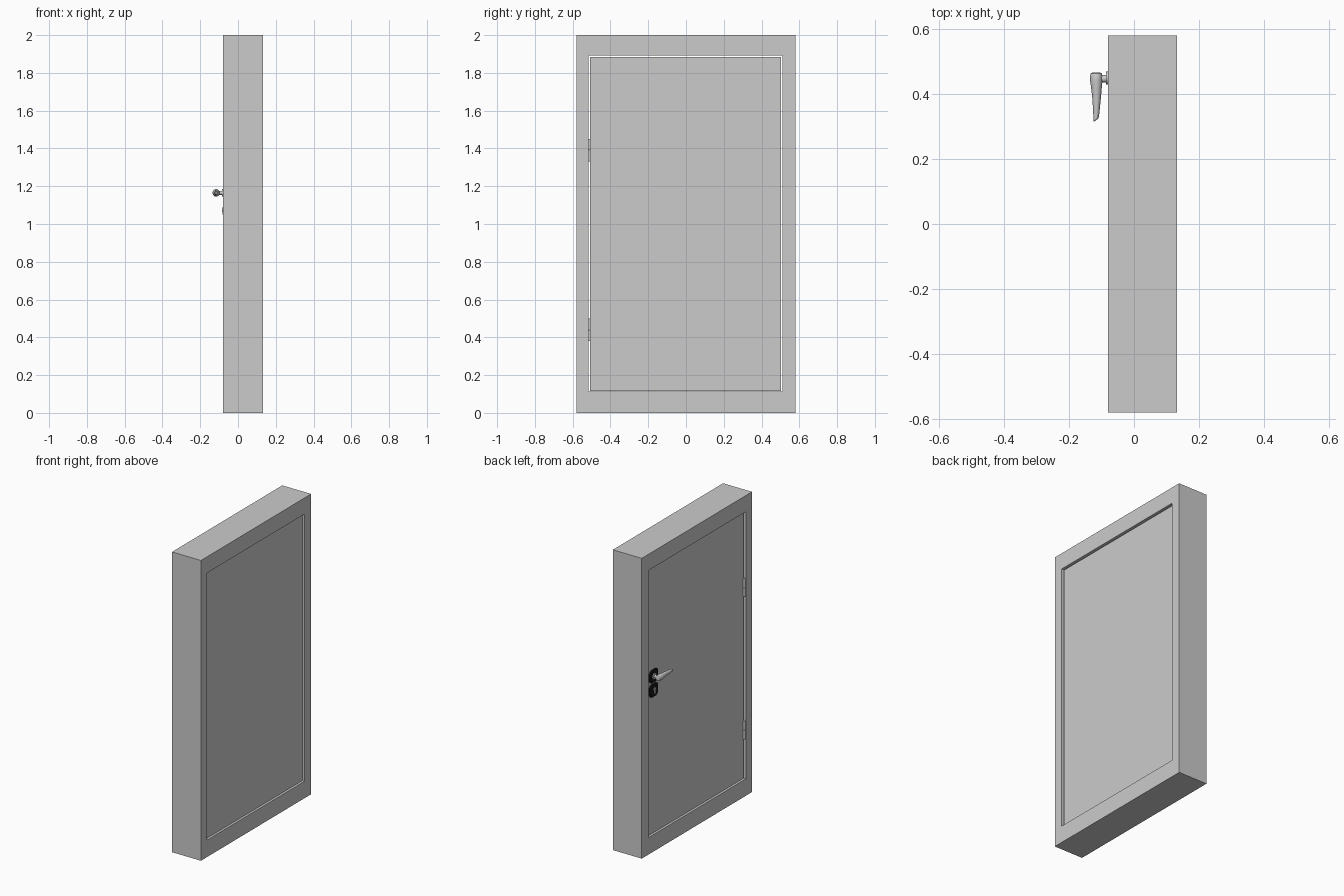
import bpy, bmesh, math
from mathutils import Vector, Matrix

if "Cube" in bpy.data.objects:
    bpy.data.objects.remove(bpy.data.objects["Cube"])

black = bpy.data.materials.new("black_plate")
black.diffuse_color = (0.01, 0.01, 0.01, 1)
black.use_nodes = True
black.node_tree.nodes["Principled BSDF"].inputs["Base Color"].default_value = black.diffuse_color


def make(name, bm, smooth=False, mat=None):
    bmesh.ops.recalc_face_normals(bm, faces=bm.faces)
    me = bpy.data.meshes.new(name)
    bm.to_mesh(me)
    bm.free()
    ob = bpy.data.objects.new(name, me)
    bpy.context.collection.objects.link(ob)
    if mat:
        me.materials.append(mat)
    if smooth:
        bpy.ops.object.select_all(action='DESELECT')
        ob.select_set(True)
        bpy.context.view_layer.objects.active = ob
        bpy.ops.object.shade_smooth_by_angle(angle=math.radians(35))
    return ob


def loft(name, rings, mat=None):
    bm = bmesh.new()
    loops = [[bm.verts.new(p) for p in r] for r in rings]
    n = len(loops[0])
    for a, b in zip(loops, loops[1:]):
        for i in range(n):
            j = (i + 1) % n
            bm.faces.new((a[i], a[j], b[j], b[i]))
    bm.faces.new(loops[0])
    bm.faces.new(loops[-1])
    return make(name, bm, True, mat)


def cylinder(name, center, radius, length, axis, mat=None, sides=24):
    bm = bmesh.new()
    rot = Matrix.Rotation(math.pi / 2, 4, 'Y') if axis == 'X' else Matrix()
    bmesh.ops.create_cone(bm, cap_ends=True, segments=sides, radius1=radius, radius2=radius,
                          depth=length, matrix=Matrix.Translation(center) @ rot)
    return make(name, bm, True, mat)


def rect(x, y0, y1, z0, z1):
    return [Vector(p) for p in ((x, y0, z0), (x, y1, z0), (x, y1, z1), (x, y0, z1))]


# Frame: rectangular ring through the wall depth
X0, X1 = -0.08, 0.133
bm = bmesh.new()
outer = [[bm.verts.new(p) for p in rect(x, -0.58, 0.58, 0, 2)] for x in (X0, X1)]
inner = [[bm.verts.new(p) for p in rect(x, -0.516, 0.511, 0.113, 1.892)] for x in (X0, X1)]
for i in range(4):
    j = (i + 1) % 4
    for a, b in ((outer[0], outer[1]), (inner[0], inner[1]), (outer[0], inner[0]), (outer[1], inner[1])):
        bm.faces.new((a[i], a[j], b[j], b[i]))
make("door_frame", bm)

# Door slab, slightly recessed on both faces
DX = X0 + 0.011
bm = bmesh.new()
bmesh.ops.create_cube(bm, size=1)
lo, hi = Vector((DX, -0.507, 0.117)), Vector((X1 - 0.011, 0.502, 1.884))
for v in bm.verts:
    v.co = (lo + hi) / 2 + Vector(c * s for c, s in zip(v.co, hi - lo))
make("door_panel", bm)

# Hinges: two knuckles each
for name, z in (("lower", 0.44), ("upper", 1.39)):
    for part, s in (("bottom", -1), ("top", 1)):
        cylinder(f"{name}_hinge_{part}", (-0.069, -0.511, z + s * 0.0305), 0.011, 0.059, 'Z')

# Rounded black plates behind the lever and the keyhole
HY, HZ, KZ = 0.445, 1.165, 1.07


def rounded(x, zc, half, r):
    pts = []
    for k, (sy, sz) in enumerate(((1, 1), (-1, 1), (-1, -1), (1, -1))):
        for i in range(7):
            a = math.pi / 2 * (k + i / 6)
            pts.append((x, HY + sy * (half - r) + r * math.cos(a), zc + sz * (half - r) + r * math.sin(a)))
    return pts


for name, z in (("lever_plate", HZ), ("keyhole_plate", KZ)):
    loft(name, [rounded(DX, z, 0.042, 0.024), rounded(DX - 0.007, z, 0.042, 0.024),
                rounded(DX - 0.010, z, 0.038, 0.020)], black)

# Lever collar and neck
cylinder("lever_collar", (-0.078, HY + 0.004, HZ), 0.02, 0.016, 'X')
cylinder("lever_neck", (-0.092, HY + 0.002, HZ), 0.011, 0.03, 'X')

# Lock cylinder with key slot
cylinder("lock_cylinder", (-0.0775, HY, KZ + 0.007), 0.011, 0.012, 'X')
bm = bmesh.new()
bmesh.ops.create_cube(bm, size=1, matrix=Matrix.Translation((-0.078, HY, KZ - 0.008))
                      @ Matrix.Diagonal((0.010, 0.009, 0.026, 1)))
make("lock_body", bm)
bm = bmesh.new()
bmesh.ops.create_cube(bm, size=1, matrix=Matrix.Translation((-0.0835, HY, KZ + 0.007))
                      @ Matrix.Diagonal((0.001, 0.003, 0.012, 1)))
make("key_slot", bm, mat=black)

# Tapered lever: y, centre x, x radius, z radius, end slant
stations = [(0.466, -0.116, 0.012, 0.013, 0), (0.463, -0.116, 0.017, 0.018, 0),
            (0.455, -0.116, 0.019, 0.020, 0), (0.44, -0.116, 0.019, 0.020, 0),
            (0.42, -0.1155, 0.0165, 0.018, 0), (0.39, -0.115, 0.0135, 0.015, 0),
            (0.36, -0.1155, 0.011, 0.013, 0), (0.335, -0.116, 0.009, 0.011, 0.3),
            (0.322, -0.1165, 0.0078, 0.010, 0.7), (0.319, -0.117, 0.006, 0.008, 0.7)]
rings = []
for y, cx, rx, rz, slant in stations:
    ring = []
    for i in range(24):
        a = 2 * math.pi * i / 24
        dx = rx * math.cos(a)
        ring.append((cx + dx, y + slant * dx, HZ + rz * math.sin(a)))
    rings.append(ring)
loft("lever_handle", rings)
